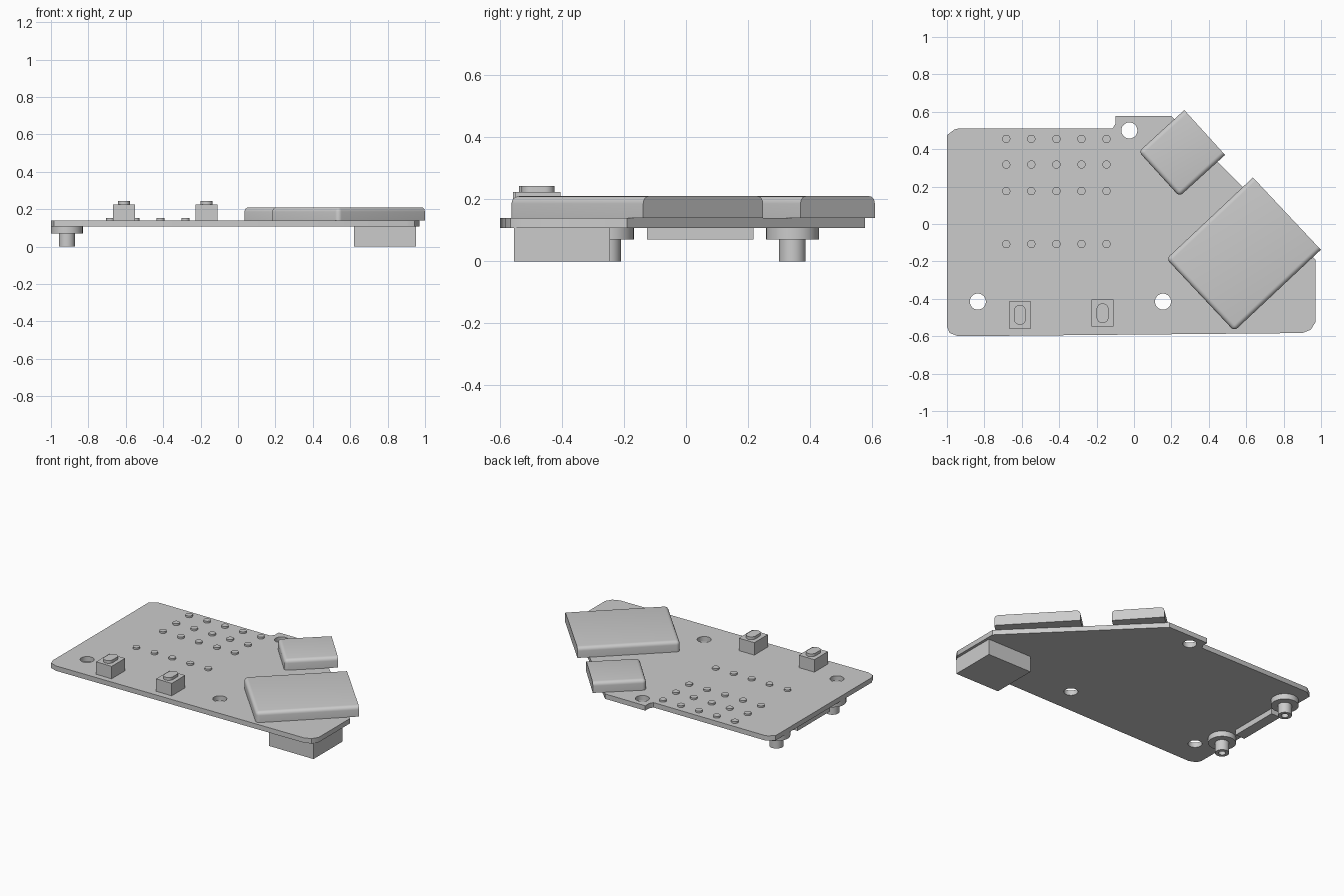
import bpy, bmesh
from math import cos, sin, pi, radians
from mathutils import Matrix, Vector

cube = bpy.data.objects.get("Cube")
if cube:
    bpy.data.objects.remove(cube, do_unlink=True)

grey = bpy.data.materials.new("plain_grey")
grey.use_nodes = True
GREY = (0.6, 0.6, 0.6, 1)
grey.diffuse_color = GREY
bsdf = next(n for n in grey.node_tree.nodes if n.type == 'BSDF_PRINCIPLED')
bsdf.inputs["Base Color"].default_value = GREY

BOARD_BOTTOM, BOARD_TOP = 0.107, 0.14


def finish(name, mesh, smooth=False):
    """Link a mesh as an object with the grey material."""
    mesh.materials.clear()
    mesh.materials.append(grey)
    obj = bpy.data.objects.new(name, mesh)
    bpy.context.collection.objects.link(obj)
    if smooth:
        bpy.ops.object.select_all(action='DESELECT')
        obj.select_set(True)
        bpy.context.view_layer.objects.active = obj
        bpy.ops.object.shade_smooth_by_angle(angle=radians(35))
    return obj


def from_bmesh(name, bm, smooth=False):
    bmesh.ops.recalc_face_normals(bm, faces=bm.faces[:])
    mesh = bpy.data.meshes.new(name)
    bm.to_mesh(mesh)
    bm.free()
    return finish(name, mesh, smooth)


def plate(name, loops, z0, z1):
    """Extrude flat outlines; inner loops become holes."""
    curve = bpy.data.curves.new(name + "_outline", 'CURVE')
    curve.dimensions = '2D'
    curve.fill_mode = 'BOTH'
    curve.extrude = (z1 - z0) / 2
    for loop in loops:
        spline = curve.splines.new('POLY')
        spline.points.add(len(loop) - 1)
        for point, (x, y) in zip(spline.points, loop):
            point.co = (x, y, 0, 1)
        spline.use_cyclic_u = True
    helper = bpy.data.objects.new(name + "_outline", curve)
    bpy.context.collection.objects.link(helper)
    bpy.context.view_layer.update()
    graph = bpy.context.evaluated_depsgraph_get()
    mesh = bpy.data.meshes.new_from_object(helper.evaluated_get(graph))
    bpy.data.objects.remove(helper, do_unlink=True)
    bm = bmesh.new()
    bm.from_mesh(mesh)
    bmesh.ops.remove_doubles(bm, verts=bm.verts[:], dist=0.0001)
    bmesh.ops.translate(bm, verts=bm.verts[:], vec=(0, 0, (z0 + z1) / 2))
    return from_bmesh(name, bm, True)


def circle(x, y, r, n=32):
    return [(x + r * cos(2 * pi * i / n), y + r * sin(2 * pi * i / n)) for i in range(n)]


def stadium(x, y, width, length, n=12):
    r, h = width / 2, (length - width) / 2
    return [(x + r * cos(pi * (i / n + end)), y + (h, -h)[end] + r * sin(pi * (i / n + end)))
            for end in (0, 1) for i in range(n + 1)]


def box_bmesh(size, centre, turn=0):
    bm = bmesh.new()
    bmesh.ops.create_cube(bm, size=1, matrix=Matrix.Translation(centre)
                          @ Matrix.Rotation(radians(turn), 4, 'Z')
                          @ Matrix.Diagonal((*size, 1)))
    return bm


def box(name, low, high):
    low, high = Vector(low), Vector(high)
    return from_bmesh(name, box_bmesh(high - low, (low + high) / 2))


def connector(name, x, y, length, width, turn):
    """Angled shell, rounded on top and at its inner corners, square at the outer end."""
    height = 0.07
    bm = box_bmesh((length, width, height), (0, 0, 0))
    chosen = []
    for e in bm.edges:
        a, b = (v.co for v in e.verts)
        mid = (a + b) / 2
        top = mid.z > 0.01 and mid.x < length / 2 - 0.01
        inner_corner = abs(mid.z) < 0.01 and mid.x < 0
        if top or inner_corner:
            chosen.append(e)
    bmesh.ops.bevel(bm, geom=chosen, offset=0.024, segments=5, profile=0.5, affect='EDGES')
    bmesh.ops.transform(bm, verts=bm.verts[:],
                        matrix=Matrix.Translation((x, y, BOARD_TOP + height / 2))
                        @ Matrix.Rotation(radians(turn), 4, 'Z'))
    return from_bmesh(name, bm, True)


def foot(name, x, y):
    """Turned post with a wide flange and a blind hole in its end."""
    profile = [(0, 0.04), (0.022, 0.04), (0.022, 0), (0.043, 0),
               (0.043, 0.07), (0.085, 0.07), (0.085, BOARD_BOTTOM), (0, BOARD_BOTTOM)]
    bm = bmesh.new()
    verts = [bm.verts.new((r, 0, z)) for r, z in profile]
    edges = [bm.edges.new(pair) for pair in zip(verts, verts[1:])]
    bmesh.ops.spin(bm, geom=verts + edges, cent=(0, 0, 0), axis=(0, 0, 1),
                   angle=2 * pi, steps=32)
    bmesh.ops.remove_doubles(bm, verts=bm.verts[:], dist=0.0001)
    bmesh.ops.translate(bm, verts=bm.verts[:], vec=(x, y, 0))
    return from_bmesh(name, bm, True)


# Circuit board with its tab, diagonal corner and three mounting holes
outline = [(-1, -0.55), (-0.985, -0.583), (-0.94, -0.6), (0.9, -0.583), (0.945, -0.565),
           (0.97, -0.525), (0.97, -0.19), (0.2, 0.577), (-0.1, 0.577), (-0.1, 0.535),
           (-0.115, 0.51), (-0.94, 0.51), (-0.96, 0.505), (-1, 0.475)]
holes = [circle(x, y, 0.043) for x, y in ((-0.835, -0.415), (0.155, -0.415), (-0.025, 0.5))]
plate("board", [outline] + holes, BOARD_BOTTOM, BOARD_TOP)

# Grid of small round studs
for row, y in enumerate((0.455, 0.318, 0.176, -0.107)):
    for col in range(5):
        plate(f"stud_{row + 1}_{col + 1}",
              [circle(-0.683 + 0.134 * col, y, 0.022, 20)], BOARD_TOP, 0.152)

# Push buttons: square housing and oval cap
for side, x, y in (("right", -0.61, -0.486), ("left", -0.168, -0.477)):
    box(f"{side}_button_housing", (x - 0.058, y - 0.072, BOARD_TOP), (x + 0.058, y + 0.072, 0.224))
    plate(f"{side}_button_cap", [stadium(x, y, 0.064, 0.106)], 0.224, 0.243)

# Angled connectors over the diagonal edge
connector("large_connector", 0.586, -0.162, 0.635, 0.53, 43.2)
connector("small_connector", 0.256, 0.378, 0.33, 0.324, 42.3)

# Underside parts
box("underside_block", (0.62, -0.555, 0), (0.952, -0.245, BOARD_BOTTOM))
box("underside_bar", (-0.985, -0.125, 0.07), (-0.915, 0.218, BOARD_BOTTOM))
foot("rear_foot", -0.915, 0.343)
foot("front_foot", -0.915, -0.253)
